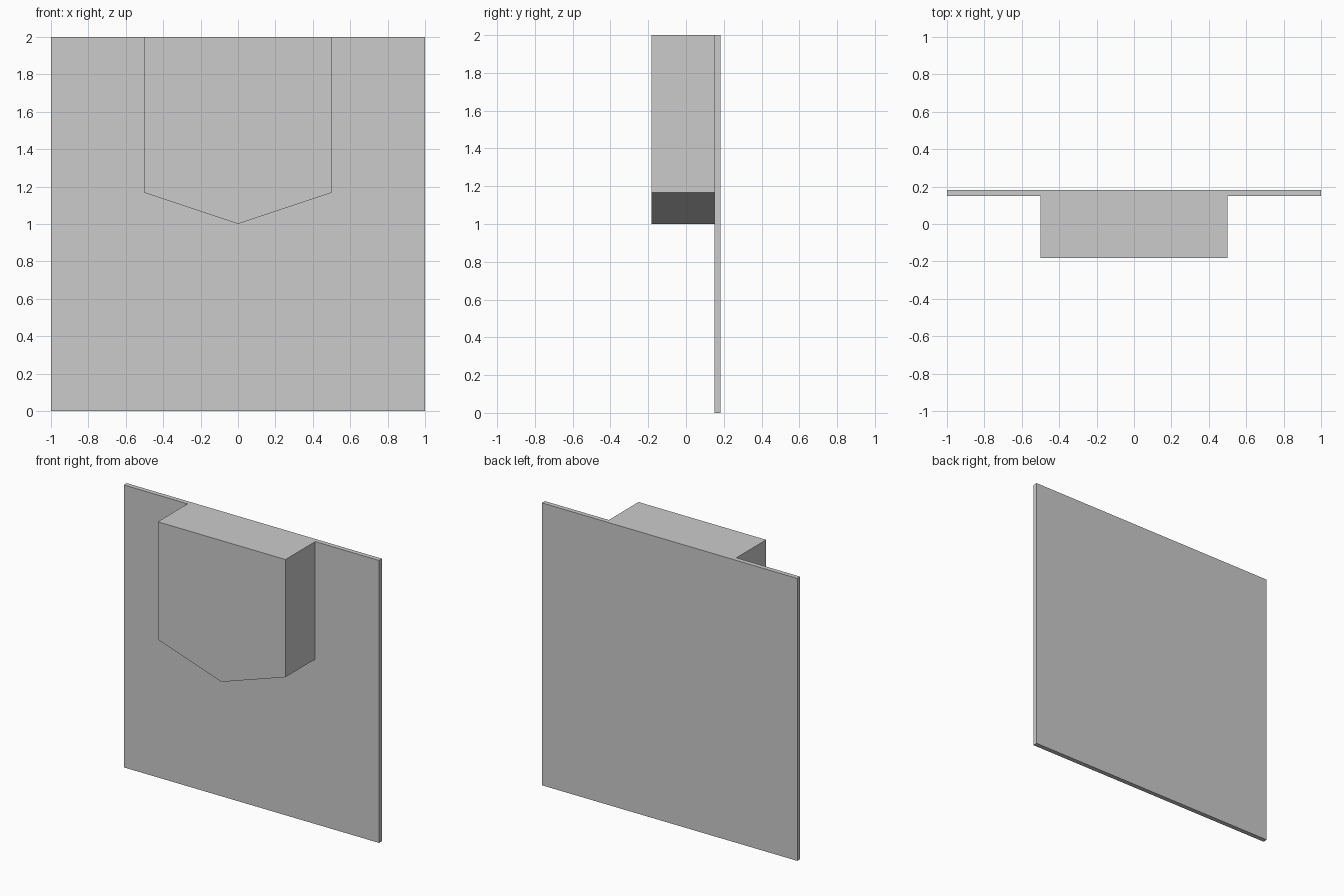
import bpy
import bmesh

if "Cube" in bpy.data.objects:
    bpy.data.objects.remove(bpy.data.objects["Cube"])


def extrude_profile(name, profile, y_front, y_back):
    """Make a solid from an (x, z) outline extruded along y."""
    bm = bmesh.new()
    face = bm.faces.new([bm.verts.new((x, y_front, z)) for x, z in profile])
    ext = bmesh.ops.extrude_face_region(bm, geom=[face])
    verts = [v for v in ext["geom"] if isinstance(v, bmesh.types.BMVert)]
    bmesh.ops.translate(bm, verts=verts, vec=(0, y_back - y_front, 0))
    bmesh.ops.recalc_face_normals(bm, faces=bm.faces)
    mesh = bpy.data.meshes.new(name)
    bm.to_mesh(mesh)
    bm.free()
    obj = bpy.data.objects.new(name, mesh)
    bpy.context.collection.objects.link(obj)
    return obj


FRONT, JOIN, BACK = -0.183, 0.15, 0.183

# Thin square back panel
extrude_profile("back_panel", [(-1, 0), (1, 0), (1, 2), (-1, 2)], JOIN, BACK)

# Projecting block with a shallow pointed underside, flush with the panel top
extrude_profile("pointed_block",
                [(-0.5, 2), (-0.5, 1.167), (0, 1), (0.5, 1.167), (0.5, 2)],
                FRONT, JOIN)
